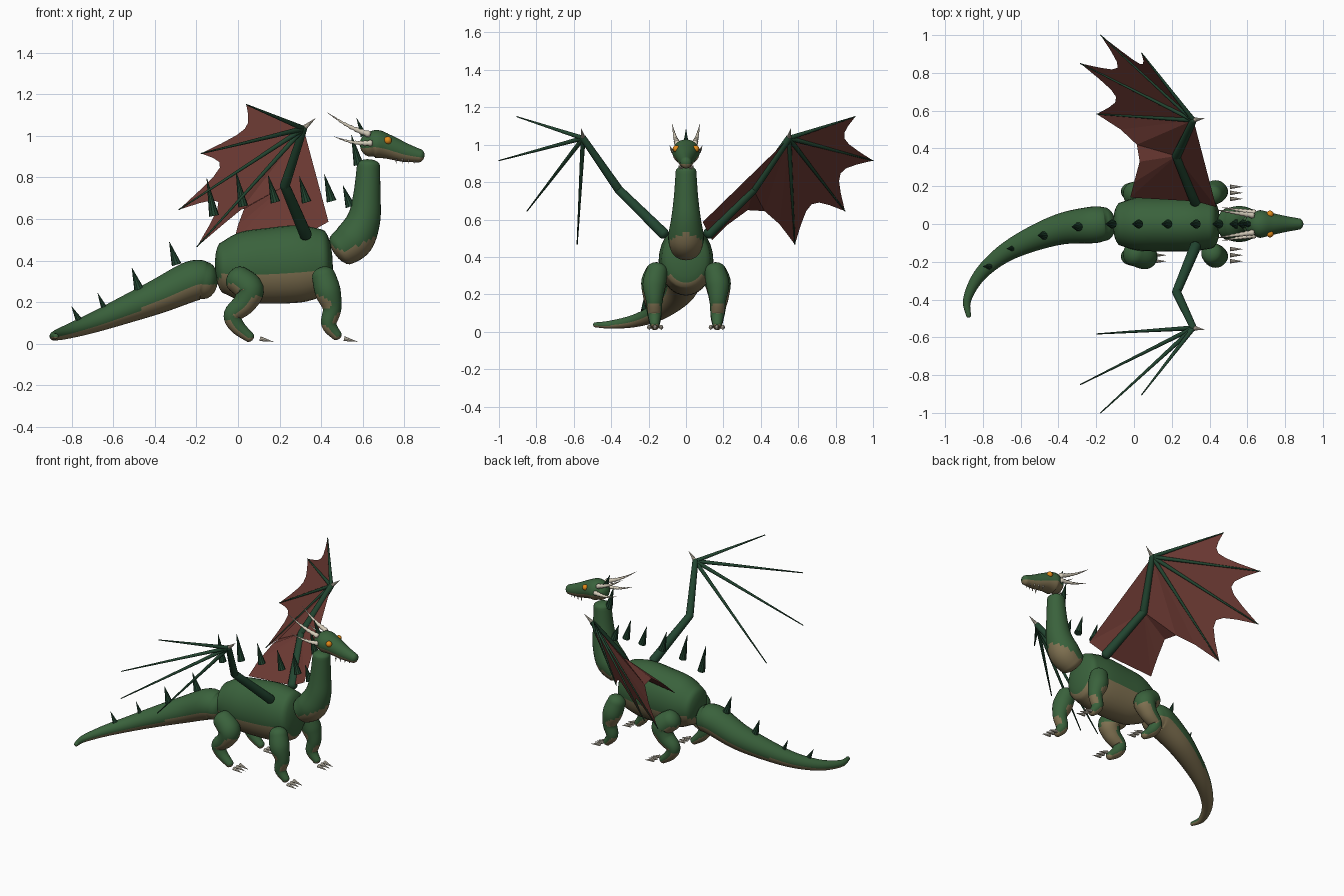
import bpy, bmesh, math
from mathutils import Vector as V

cube = bpy.data.objects.get("Cube")
if cube:
    bpy.data.objects.remove(cube, do_unlink=True)


def material(name, rgb):
    m = bpy.data.materials.new(name)
    m.use_nodes = True
    m.diffuse_color = (*rgb, 1)
    m.node_tree.nodes["Principled BSDF"].inputs["Base Color"].default_value = (*rgb, 1)
    return m


GREEN = material("scale green", (.042, .122, .045))
TAN = material("belly tan", (.22, .17, .085))
DARK = material("dark green", (.016, .06, .03))
RED = material("membrane red", (.15, .042, .033))
BONE = material("bone", (.68, .62, .5))
ORANGE = material("eye orange", (.75, .25, .01))


def finish(name, bm, mats, smooth=True):
    """Store the mesh; a second material goes on faces that look downwards."""
    bmesh.ops.recalc_face_normals(bm, faces=bm.faces)
    for f in bm.faces:
        f.smooth = smooth
        if len(mats) > 1:
            f.material_index = int(f.normal.z < -.25)
    me = bpy.data.meshes.new(name)
    bm.to_mesh(me)
    bm.free()
    for m in mats:
        me.materials.append(m)
    ob = bpy.data.objects.new(name, me)
    bpy.context.collection.objects.link(ob)
    return ob


def spline(a, b, c, d, t):
    return .5 * (2 * b + (c - a) * t + (2 * a - 5 * b + 4 * c - d) * t * t
                 + (3 * b - a - 3 * c + d) * t ** 3)


def tube(name, keys, mats, sub=6, sides=28, dome=.4):
    """Tapered tube through (x, y, z, half width[, half height]) with domed ends."""
    keys = [V(k if len(k) == 5 else (*k, k[-1])) for k in keys]
    ext = [keys[0]] + keys + [keys[-1]]
    pts = [spline(*ext[i:i + 4], s / sub) for i in range(len(keys) - 1) for s in range(sub)]
    pts.append(keys[-1])
    pos = [V(p[:3]) for p in pts]
    n = len(pts) - 1
    tan = [(pos[min(i + 1, n)] - pos[max(i - 1, 0)]).normalized() for i in range(n + 1)]
    rows = [(p, t, k[3], k[4]) for p, t, k in zip(pos, tan, pts)]
    angles = [math.radians(a) for a in (18, 36, 54, 70, 82)]

    def cap(row, sign):
        p, t, w, h = row
        return [(p + t * sign * min(w, h) * dome * math.sin(a), t,
                 w * math.cos(a), h * math.cos(a)) for a in angles]
    if dome:
        rows = cap(rows[0], -1)[::-1] + rows + cap(rows[-1], 1)
    bm = bmesh.new()
    side = V((0, 1, 0)) if abs(rows[0][1].y) < .6 else V((1, 0, 0))
    rings = []
    for p, t, w, h in rows:
        side = (side - t * side.dot(t)).normalized()
        up = t.cross(side)
        rings.append([bm.verts.new(p + side * w * math.cos(a) + up * h * math.sin(a))
                      for a in (math.tau * k / sides for k in range(sides))])
    for r, q in zip(rings, rings[1:]):
        for k in range(sides):
            j = (k + 1) % sides
            bm.faces.new((r[k], r[j], q[j], q[k]))
    bm.faces.new(rings[0])
    bm.faces.new(rings[-1])
    return finish(name, bm, mats)


def spike(name, base, tip, r, mat, sides=10):
    base, tip = V(base), V(tip)
    d = tip - base
    bm = bmesh.new()
    bmesh.ops.create_cone(bm, cap_ends=True, segments=sides, radius1=r, radius2=r * .04,
                          depth=d.length)
    bmesh.ops.rotate(bm, verts=bm.verts, matrix=d.to_track_quat('Z', 'Y').to_matrix())
    bmesh.ops.translate(bm, verts=bm.verts, vec=(base + tip) / 2)
    return finish(name, bm, [mat], False)


SKIN = [GREEN, TAN]

# Torso, neck, head and tail
tube("body", [(-.07, 0, .365, .115, .125), (.02, 0, .37, .14, .168), (.15, 0, .375, .145, .182),
              (.3, 0, .385, .145, .185), (.41, 0, .39, .13, .16)], SKIN, dome=.35)
tube("neck", [(.5, 0, .455, .085), (.56, 0, .505, .096), (.605, 0, .6, .08),
              (.62, 0, .72, .065), (.627, 0, .86, .055)], SKIN, dome=.5)
tube("head", [(.63, 0, .955, .055, .055), (.665, 0, .96, .073, .068), (.72, 0, .947, .061, .058),
              (.8, 0, .92, .043, .046), (.872, 0, .904, .03, .032)], SKIN, dome=.8)
tube("tail", [(-.16, 0, .305, .09), (-.22, -.005, .302, .097), (-.38, -.025, .23, .083),
              (-.55, -.085, .16, .065), (-.7, -.165, .1, .048), (-.82, -.275, .058, .034),
              (-.883, -.4, .038, .022), (-.875, -.487, .037, .013)], SKIN, dome=.7)

# Spikes along head, neck, back and tail: base x, y, z and height
ridge = [(.605, 0, 1.0, .085), (.58, 0, .86, .145), (.54, 0, .66, .1), (.45, 0, .685, .13),
         (.33, 0, .68, .125), (.18, 0, .68, .13), (.025, 0, .66, .17), (-.115, 0, .615, .18),
         (-.295, -.015, .38, .11), (-.475, -.06, .26, .105), (-.64, -.13, .165, .08),
         (-.765, -.225, .115, .065)]
for i, (x, y, z, h) in enumerate(ridge):
    spike(f"ridge_spike_{i + 1}", (x, y, z), (x - .035, y, z + h), .024 if h > .09 else .016, DARK)


def horn(name, base, tip, r):
    """Ribbed horn that bends slightly upwards."""
    base, tip, n = V(base), V(tip), 16
    keys = []
    for i in range(n + 1):
        t = i / n
        p = base.lerp(tip, t) - V((0, 0, .012 * math.sin(math.pi * t)))
        keys.append((*p, r * (1.03 - t) * (1.2 if i % 2 else .85)))
    tube(name, keys, [BONE], sub=1, sides=10, dome=0)


LEGS = {
    "front": ([(.412, .155, .325, .057), (.432, .17, .25, .062), (.452, .17, .17, .045),
               (.437, .168, .095, .037), (.475, .167, .04, .025)], .51),
    "rear": ([(.0, .155, .31, .066), (.055, .17, .26, .07), (.03, .175, .195, .056),
              (-.025, .172, .14, .044), (-.005, .168, .085, .037), (.055, .167, .032, .025)], .105)}

for side, s in (("left", 1), ("right", -1)):
    # Face
    horn(side + "_upper_horn", (.635, s * .045, 1.005), (.425, s * .075, 1.115), .015)
    horn(side + "_lower_horn", (.645, s * .06, .965), (.46, s * .088, .997), .014)
    bm = bmesh.new()
    bmesh.ops.create_uvsphere(bm, u_segments=16, v_segments=10, radius=.019)
    bmesh.ops.translate(bm, verts=bm.verts, vec=(.72, s * .052, .978))
    finish(side + "_eye", bm, [ORANGE])
    for i in range(4):
        x = .76 + i * .03
        y = s * (.036 - i * .006)
        spike(f"{side}_tooth_{i + 1}", (x, y, .89), (x, y, .864), .005, BONE, 6)

    # Legs and claws
    for part, (path, toe) in LEGS.items():
        tube(f"{side}_{part}_leg", [(x, s * y, z, r) for x, y, z, r in path], SKIN, dome=.8)
        for i in (-1, 0, 1):
            y = s * (.165 + i * .032)
            spike(f"{side}_{part}_claw_{i + 2}", (toe, y, .025), (toe + .065, y, .01), .012, BONE, 8)

    # Wing arm, fingers and thumb claw
    shoulder, elbow, wrist = (V((x, s * y, z)) for x, y, z in
                              ((.325, .12, .525), (.225, .36, .76), (.315, .55, 1.035)))
    tips = [V((x, s * y, z)) for x, y, z in ((.04, .905, 1.15), (-.177, 1, .915),
                                            (-.284, .85, .645), (-.197, .582, .467))]
    tube(side + "_upper_wing_arm", [(*shoulder, .03), (*elbow, .024)], [DARK], 4, 14, .8)
    tube(side + "_lower_wing_arm", [(*elbow, .024), (*wrist, .018)], [DARK], 4, 14, .8)
    for i, tip in enumerate(tips):
        tube(f"{side}_wing_finger_{i + 1}", [(*wrist, .013), (*tip, .003)], [DARK], 2, 10, .5)
    spike(side + "_wing_claw", wrist, wrist + V((.058, s * .01, .05)), .014, BONE)

    # Membrane, stretched on the left wing only
    if s > 0:
        bm = bmesh.new()
        edge = []
        for a, b in zip(tips, tips[1:]):
            for k in range(6):
                t = k / 6
                edge.append(a.lerp(b, t).lerp(wrist, t * (1 - t) * 1.05))
        edge.append(tips[-1])
        trail = [V(p) for p in ((-.07, .5, .575), (.015, .42, .645), (.03, .33, .65),
                                (.0, .22, .57), (-.02, .14, .49))]
        front = V((.435, .09, .587))
        fan = edge + trail[:2]
        tris = [(wrist, a, b) for a, b in zip(fan, fan[1:])]
        tris += [(elbow, a, b) for a, b in zip(trail[1:], trail[2:])]
        tris += [(wrist, trail[1], elbow), (elbow, trail[-1], shoulder),
                 (wrist, elbow, front), (elbow, shoulder, front)]
        for tri in tris:
            bm.faces.new([bm.verts.new(p) for p in tri])
        bmesh.ops.remove_doubles(bm, verts=bm.verts, dist=.0005)
        finish(side + "_wing_membrane", bm, [RED], False)
